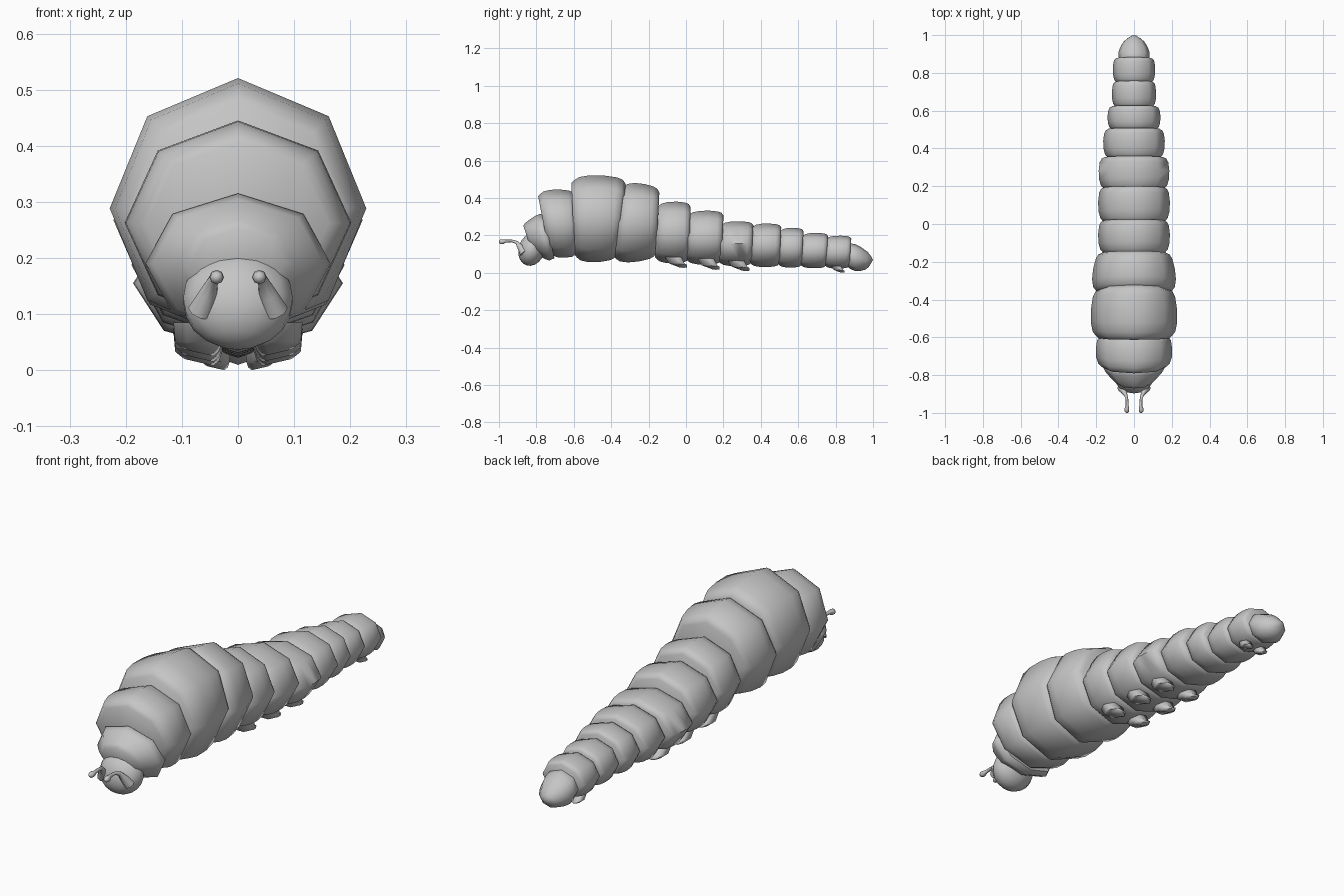
import bpy, bmesh, math
from mathutils import Vector, Matrix

if "Cube" in bpy.data.objects:
    bpy.data.objects.remove(bpy.data.objects["Cube"])

grey = bpy.data.materials.new("body_grey")
grey.diffuse_color = (0.56, 0.56, 0.56, 1)
grey.use_nodes = True
grey.node_tree.nodes["Principled BSDF"].inputs["Base Color"].default_value = grey.diffuse_color


def finish(name, bm, angle=65):
    bmesh.ops.recalc_face_normals(bm, faces=bm.faces)
    me = bpy.data.meshes.new(name)
    bm.to_mesh(me)
    bm.free()
    ob = bpy.data.objects.new(name, me)
    bpy.context.collection.objects.link(ob)
    me.materials.append(grey)
    bpy.ops.object.select_all(action='DESELECT')
    ob.select_set(True)
    bpy.context.view_layer.objects.active = ob
    bpy.ops.object.shade_smooth_by_angle(angle=math.radians(angle))
    return ob


def loft(name, rings):
    """Skin closed rings of equal point count and cap both ends."""
    bm = bmesh.new()
    loops = [[bm.verts.new(p) for p in r] for r in rings]
    n = len(loops[0])
    for a, b in zip(loops, loops[1:]):
        for i in range(n):
            j = (i + 1) % n
            bm.faces.new((a[i], a[j], b[j], b[i]))
    bm.faces.new(loops[0])
    bm.faces.new(loops[-1])
    return finish(name, bm)


# Bulging shell: (fraction along the segment, scale of the cross-section)
BULGE = [(-.03, .80), (.03, .87), (.12, .94), (.32, .99), (.6, 1), (.86, .97), (.97, .92), (1.03, .82)]
COLLAR = [(0, .5), (.12, .62), (.35, .76), (.65, .92), (.9, 1), (1.15, .9)]
TAIL = [(-.05, .86), (.08, .97), (.3, 1), (.55, .87), (.78, .66), (.93, .4), (1, .18)]


def segment(name, top, bottom, z_top, z_bot, half_w, taper=0, profile=BULGE, drop=0):
    """Octagonal body ring; top/bottom are the (front, rear) y limits there."""
    h, zc = (z_top - z_bot) / 2, (z_top + z_bot) / 2
    rings = []
    for t, s in profile:
        s *= 1 + taper * (t - .4)
        yt = top[0] + (top[1] - top[0]) * t
        yb = bottom[0] + (bottom[1] - bottom[0]) * t
        ring = []
        for k in range(8):
            a = k * math.pi / 4
            c = math.cos(a)
            ring.append((half_w * s * math.sin(a),
                         (yt + yb) / 2 + (yt - yb) / 2 * c,
                         zc - drop * t + h * s * c))
        rings.append(ring)
    loft(name, rings)


# Front body, tilted rings
segment("neck_collar", (-.87, -.77), (-.83, -.72), .315, .065, .165, profile=COLLAR)
segment("front_thorax", (-.785, -.60), (-.73, -.59), .445, .08, .202)
segment("main_thorax", (-.605, -.33), (-.59, -.375), .522, .055, .23, taper=-.05)
segment("rear_thorax", (-.335, -.148), (-.38, -.165), .48, .055, .222, taper=-.13)

# Abdomen rings: front y, rear y, top z, bottom z, half width
abdomen = [(-.15, .02, .38, .05, .19), (.015, .195, .332, .043, .19),
           (.19, .355, .275, .035, .187), (.355, .505, .263, .03, .163),
           (.505, .625, .24, .027, .14), (.625, .755, .213, .024, .117),
           (.755, .88, .198, .022, .112)]
for i, (y0, y1, zt, zb, w) in enumerate(abdomen):
    segment(f"abdomen_ring_{i + 1}", (y0, y1), (y0 - .01, y1 - .01), zt, zb, w)
segment("tail_tip", (.87, 1.0), (.87, .985), .162, .02, .083, profile=TAIL, drop=.035)

# Head
bm = bmesh.new()
bmesh.ops.create_uvsphere(bm, u_segments=14, v_segments=10, radius=1)
bmesh.ops.transform(bm, verts=bm.verts, matrix=Matrix.Translation((0, -.825, .125))
                    @ Matrix.Rotation(math.radians(-18), 4, 'X') @ Matrix.Diagonal((.1, .07, .09, 1)))
finish("head", bm)

# Antennae: bent tapering stalks with knobbed ends
STALK = [(.066, -.865, .105, .024), (.054, -.885, .135, .017), (.044, -.905, .162, .009),
         (.037, -.93, .17, .007), (.036, -.965, .169, .008), (.038, -.978, .166, .013),
         (.038, -.992, .165, .012), (.038, -1.0, .165, .005)]
for side, label in ((-1, "left"), (1, "right")):
    rings = []
    for i, (x, y, z, r) in enumerate(STALK):
        p, q = STALK[max(i - 1, 0)], STALK[min(i + 1, len(STALK) - 1)]
        d = Vector((q[0] - p[0], q[1] - p[1], q[2] - p[2])).normalized()
        u = d.cross(Vector((1, 0, 0))).normalized()
        v = d.cross(u)
        ring = []
        for k in range(8):
            a = k * math.pi / 4
            c = Vector((x, y, z)) + (u * math.cos(a) + v * math.sin(a)) * r
            ring.append((c.x * side, c.y, c.z))
        rings.append(ring)
    loft(f"antenna_{label}", rings)

# Prolegs: stubby wedges slanting backwards to a flat foot
legs = [(-.05, .025, .07, 1), (.125, .015, .07, 1), (.285, .008, .07, 1), (.815, .0, .04, .6)]
for n, (y, z, x, s) in enumerate(legs):
    for side, label in ((-1, "left"), (1, "right")):
        rings = []
        for dy, dz, hx, hy in ((-.02, .06, .045, .05), (0, .025, .042, .048),
                               (.025, .008, .036, .035), (.035, 0, .026, .022)):
            ring = []
            for k in range(6):
                a = k * math.pi / 3
                # inner edge of the foot hangs lowest
                lift = .006 * (1 + math.cos(a)) if dz < .02 else 0
                ring.append((side * (x + hx * s * math.cos(a)),
                             y + (dy + hy * math.sin(a)) * s, z + dz * s + lift * s))
            rings.append(ring)
        loft(f"proleg_{n + 1}_{label}", rings)
